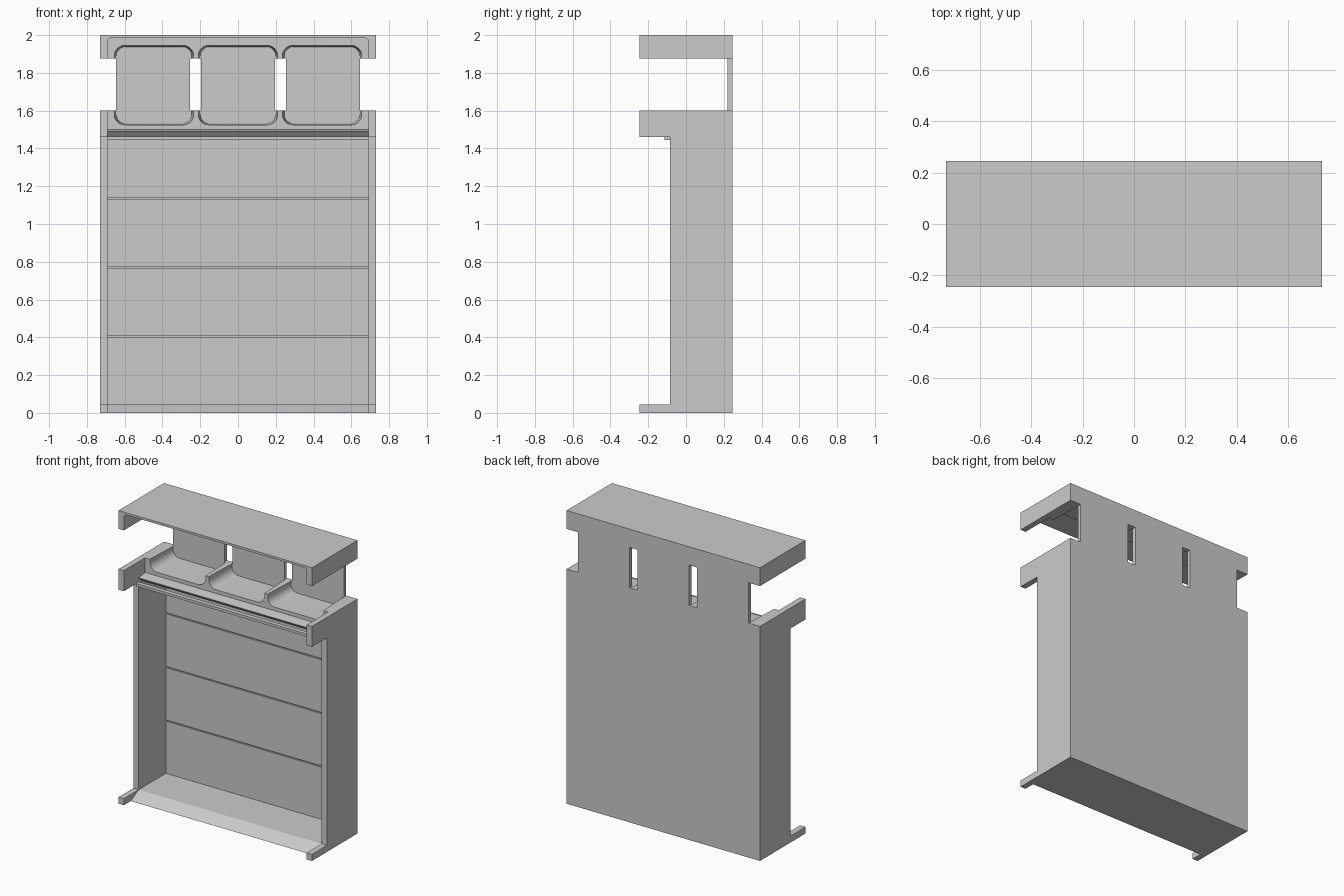
import bpy, bmesh, math
from mathutils import Vector

cube = bpy.data.objects.get("Cube")
if cube:
    bpy.data.objects.remove(cube)

GREY = (0.6, 0.6, 0.6, 1)
mat = bpy.data.materials.new("light_grey")
mat.use_nodes = True
mat.diffuse_color = GREY
mat.node_tree.nodes["Principled BSDF"].inputs["Base Color"].default_value = GREY


def loft(name, rings):
    """Solid joining two matching rings of points."""
    bm = bmesh.new()
    a, b = [[bm.verts.new(p) for p in ring] for ring in rings]
    n = len(a)
    bm.faces.new(a)
    bm.faces.new(b[::-1])
    for i in range(n):
        j = (i + 1) % n
        bm.faces.new((a[j], a[i], b[i], b[j]))
    bmesh.ops.recalc_face_normals(bm, faces=bm.faces)
    mesh = bpy.data.meshes.new(name)
    bm.to_mesh(mesh)
    bm.free()
    mesh.materials.append(mat)
    obj = bpy.data.objects.new(name, mesh)
    bpy.context.collection.objects.link(obj)
    return obj


def extrude_x(name, profile, x0, x1):
    return loft(name, [[(x, y, z) for y, z in profile] for x in (x0, x1)])


def box(name, x0, x1, y0, y1, z0, z1):
    return extrude_x(name, [(y0, z0), (y1, z0), (y1, z1), (y0, z1)], x0, x1)


def rounded(x0, x1, z0, z1, r, y, steps=8):
    """Rounded rectangle standing at depth y."""
    pts = []
    corners = [(x1 - r, z1 - r), (x0 + r, z1 - r), (x0 + r, z0 + r), (x1 - r, z0 + r)]
    for k, (cx, cz) in enumerate(corners):
        for i in range(steps + 1):
            a = math.pi / 2 * (k + i / steps)
            pts.append(Vector((cx + r * math.cos(a), y, cz + r * math.sin(a))))
    return pts


def carve(obj, cutters):
    for c in cutters:
        c.hide_render = True
        m = obj.modifiers.new("cut", "BOOLEAN")
        m.operation, m.solver, m.object = "DIFFERENCE", "EXACT", c
    bpy.context.view_layer.update()
    deps = bpy.context.evaluated_depsgraph_get()
    mesh = bpy.data.meshes.new_from_object(obj.evaluated_get(deps))
    obj.modifiers.clear()
    obj.data = mesh
    for c in cutters:
        bpy.data.objects.remove(c)


W, D, IN = 0.73, 0.245, 0.69      # half width, half depth, inner half width
BIN_Y, BACK_Y = -0.015, 0.22      # front of the bins, face of the back wall

# Upper housing: recess, three tapered bins, open band with back slots
housing = box("upper_housing", -W, W, -D, D, 1.46, 2)
cutters = [loft("recess", [rounded(-IN, IN, 1.3, 1.985, 0.02, y) for y in (-0.4, BIN_Y)])]
for x0, x1 in ((-0.655, -0.235), (-0.21, 0.21), (0.235, 0.655)):
    cutters.append(loft("bin", [
        rounded(x0, x1, 1.525, 1.945, 0.055, BIN_Y - 0.002),
        rounded(x0 + 0.01, x1 - 0.01, 1.532, 1.938, 0.05, BACK_Y)]))
cutters.append(box("band", -1, 1, -1, BACK_Y, 1.6, 1.875))
for x0, x1 in ((-1, -0.645), (-0.255, -0.195), (0.195, 0.255), (0.645, 1)):
    cutters.append(box("slot", x0, x1, 0.1, 1, 1.6, 1.875))
carve(housing, cutters)

# Ledge under the bins, with an undercut front and a small lip
extrude_x("bin_ledge", [(0.02, 1.5), (BIN_Y, 1.5), (-0.085, 1.49),
                        (-0.06, 1.463), (0.02, 1.463)], -IN, IN)
box("ledge_lip", -IN, IN, -0.115, -0.085, 1.445, 1.463)

# Side walls with front feet
side = [(-D, 0), (D, 0), (D, 1.46), (-0.085, 1.46), (-0.085, 0.045), (-D, 0.045)]
for name, s in (("left_side", 1), ("right_side", -1)):
    extrude_x(name, side, s * IN, s * W)

# Floor with a sloped front edge
extrude_x("floor", [(-0.17, 0), (D, 0), (D, 0.045), (-0.085, 0.045)], -IN, IN)

# Back wall faced with four boards parted by thin grooves
box("back_wall", -IN, IN, 0.216, D, 0.045, 1.46)
edges = [0.045, 0.405, 0.77, 1.137, 1.46]
for i in range(4):
    box(f"back_board_{i + 1}", -IN, IN, 0.208, 0.216,
        edges[i] + (0.004 if i else 0), edges[i + 1] - (0.004 if i < 3 else 0))

# Smooth the rounded bins and keep the flat edges sharp
bpy.ops.object.select_all(action="DESELECT")
housing.select_set(True)
bpy.context.view_layer.objects.active = housing
bpy.ops.object.shade_smooth_by_angle(angle=math.radians(30))
